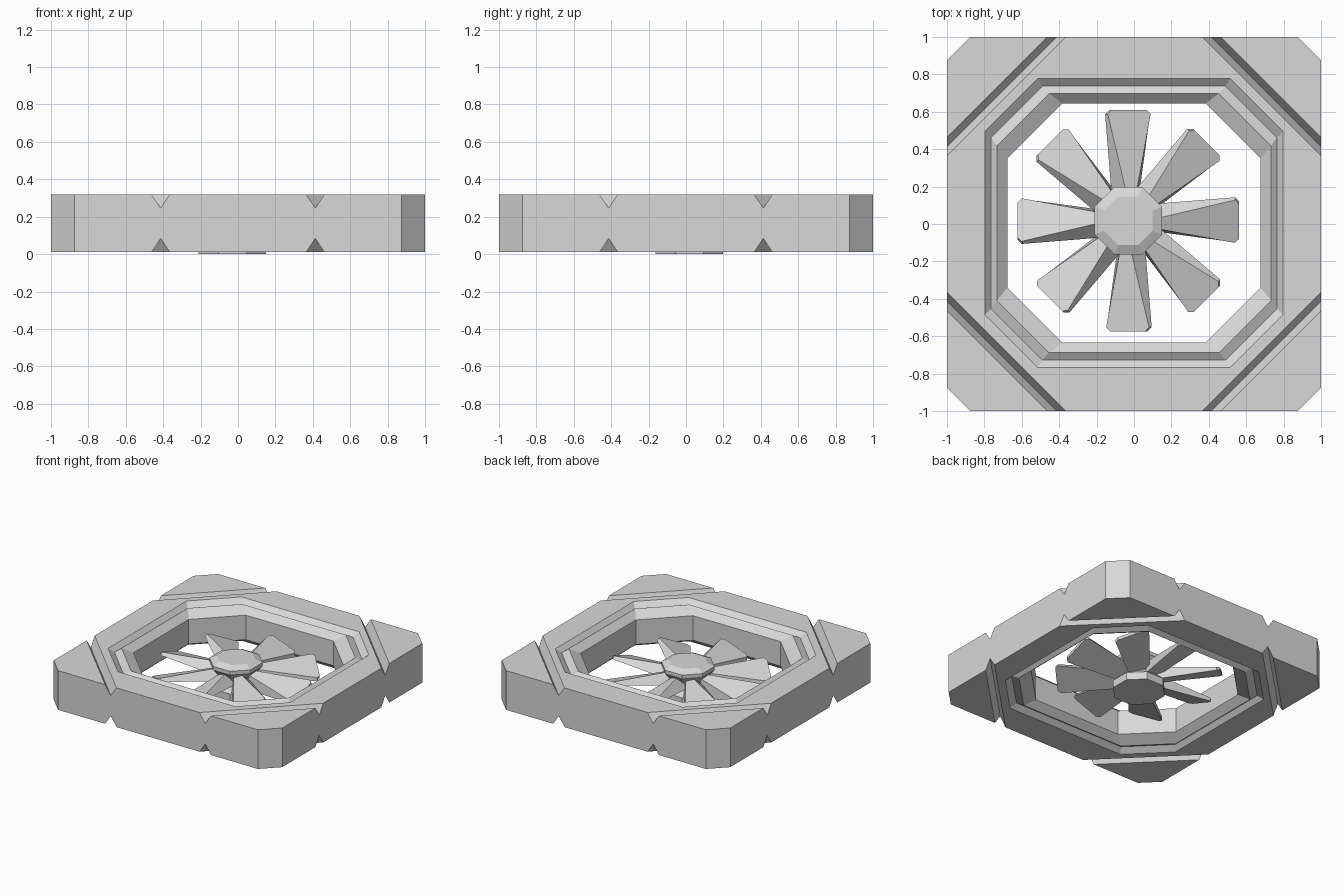
import bpy, bmesh, math
from mathutils import Matrix, Vector

if "Cube" in bpy.data.objects:
    bpy.data.objects.remove(bpy.data.objects["Cube"])

grey = bpy.data.materials.new("light_grey")
grey.use_nodes = True
grey.diffuse_color = (0.69, 0.69, 0.69, 1)
grey.node_tree.nodes["Principled BSDF"].inputs["Base Color"].default_value = (0.69, 0.69, 0.69, 1)

BOTTOM, TOP = 0.01, 0.32
HUB = Vector((-0.03, 0.018, 0))


def make_object(name, bm):
    bmesh.ops.recalc_face_normals(bm, faces=bm.faces)
    mesh = bpy.data.meshes.new(name)
    bm.to_mesh(mesh)
    bm.free()
    mesh.materials.append(grey)
    ob = bpy.data.objects.new(name, mesh)
    bpy.context.collection.objects.link(ob)
    return ob


def loft(bm, rings, closed=False):
    """Skin a list of equal point rings; cap the ends unless closed."""
    rows = [[bm.verts.new(p) for p in ring] for ring in rings]
    pairs = list(zip(rows, rows[1:]))
    if closed:
        pairs.append((rows[-1], rows[0]))
    else:
        bm.faces.new(rows[0])
        bm.faces.new(rows[-1])
    for a, b in pairs:
        for i in range(len(a)):
            j = (i + 1) % len(a)
            bm.faces.new((a[i], a[j], b[j], b[i]))


def octagon(hx, hy, diag, z, cy=0.0):
    """Box outline with corners cut where |x| + |y| = diag."""
    quarter = [(hx, diag - hx), (diag - hy, hy)]
    pts = quarter + [(-x, y) for x, y in reversed(quarter)]
    pts += [(-x, -y) for x, y in pts]
    return [(x, y + cy, z) for x, y in pts]


# Square frame with a stepped octagonal opening, alike above and below
steps = [(0.797, 0.773, 1.288, 0.0), (0.765, 0.732, 1.222, 0.035),
         (0.733, 0.693, 1.147, 0.01), (0.677, 0.639, 1.022, 0.058)]
upper = [octagon(1, 1, 1.875, TOP)]
upper += [octagon(a, b, d, TOP - drop, 0.005) for a, b, d, drop in steps]
lower = [[(x, y, TOP + BOTTOM - z) for x, y, z in ring] for ring in reversed(upper)]
bm = bmesh.new()
loft(bm, upper + lower, closed=True)
frame = make_object("frame", bm)

# Diagonal V grooves across the four corners
bm = bmesh.new()
for k in range(4):
    spin = Matrix.Rotation(math.radians(45 + 90 * k), 4, 'Z')
    for z in (BOTTOM, TOP):
        r, w, d = 1.413 / math.sqrt(2), 0.035, 0.074
        section = [(r - w, z), (r, z - d), (r + w, z), (r, z + d)]
        loft(bm, [[spin @ Vector((x, y, h)) for x, h in section] for y in (-0.6, 0.6)])
cutter = make_object("groove_cutter", bm)
cutter.hide_render = True
cut = frame.modifiers.new("grooves", 'BOOLEAN')
cut.operation, cut.solver, cut.object = 'DIFFERENCE', 'EXACT', cutter
bpy.context.view_layer.update()
result = bpy.data.meshes.new_from_object(
    frame.evaluated_get(bpy.context.evaluated_depsgraph_get()))
frame.modifiers.clear()
frame.data = result
bpy.data.objects.remove(cutter)

# Waisted octagonal hub
bm = bmesh.new()
profile = [(0.18, 0), (0.18, 0.06), (0.14, 0.1), (0.14, 0.16), (0.18, 0.21),
           (0.18, 0.24), (0.13, 0.265)]
loft(bm, [[HUB + Vector(p) for p in octagon(r, r, r * math.sqrt(2), z)] for r, z in profile])
make_object("hub", bm)

# Eight pitched fan blades, thick at the root and thin at the tip
stations = [(0.11, 0.02, 0.075, 0.1), (0.57, 0.122, 0.128, 0.025), (0.592, 0.1, 0.105, 0.022)]
for k in range(8):
    place = (Matrix.Translation(HUB + Vector((0, 0, 0.14)))
             @ Matrix.Rotation(math.radians(45 * k), 4, 'Z')
             @ Matrix.Rotation(math.radians(20), 4, 'X'))
    rings = []
    for r, top, base, thick in stations:
        ring = [(r, -base, -thick / 2), (r, base, -thick / 2),
                (r, top, thick / 2), (r, -top, thick / 2)]
        rings.append([place @ Vector(p) for p in ring])
    bm = bmesh.new()
    loft(bm, rings)
    make_object(f"blade_{k + 1}", bm)
